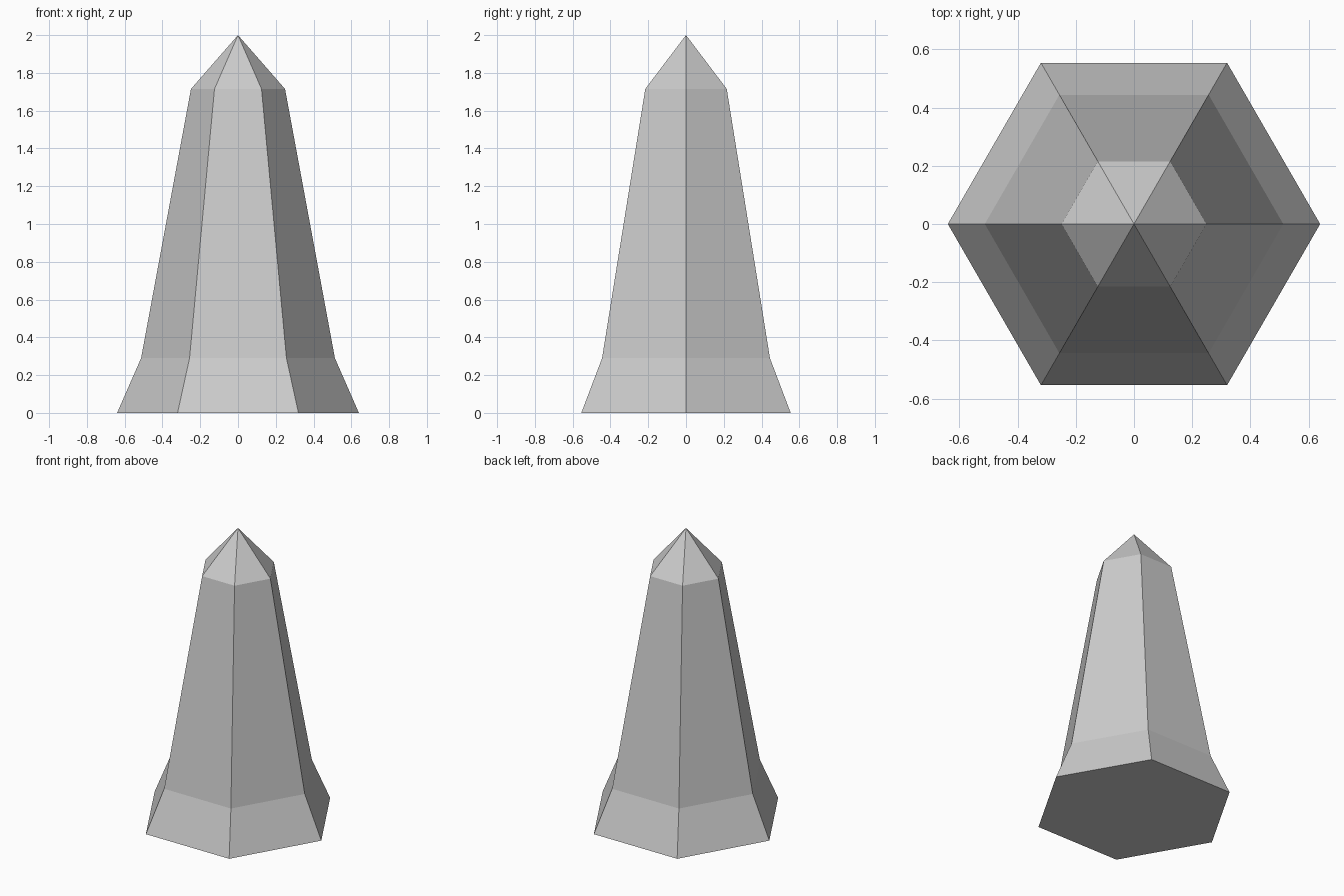
import bpy
import bmesh
from math import cos, sin, tau

cube = bpy.data.objects.get("Cube")
if cube:
    bpy.data.objects.remove(cube, do_unlink=True)

SIDES = 6
TIP_HEIGHT = 2.0
# (corner radius, height): flared foot, tapering shaft, shoulder of the point
PROFILE = [(0.64, 0.0), (0.513, 0.29), (0.249, 1.715)]

# Plain grey material
grey = bpy.data.materials.new("plain_grey")
grey.use_nodes = True
colour = (0.6, 0.6, 0.6, 1.0)
grey.diffuse_color = colour
grey.node_tree.nodes["Principled BSDF"].inputs["Base Color"].default_value = colour

# Six-sided pillar: rings bridged by quads, closed by a base and a pointed cap
bm = bmesh.new()
rings = [
    [bm.verts.new((r * cos(tau * i / SIDES), r * sin(tau * i / SIDES), z)) for i in range(SIDES)]
    for r, z in PROFILE
]
tip = bm.verts.new((0, 0, TIP_HEIGHT))
bm.faces.new(rings[0][::-1])
for i in range(SIDES):
    j = (i + 1) % SIDES
    for low, high in zip(rings, rings[1:]):
        bm.faces.new((low[i], low[j], high[j], high[i]))
    bm.faces.new((rings[-1][i], rings[-1][j], tip))
bmesh.ops.recalc_face_normals(bm, faces=bm.faces)

mesh = bpy.data.meshes.new("pointed_pillar")
bm.to_mesh(mesh)
bm.free()
mesh.materials.append(grey)
pillar = bpy.data.objects.new("pointed_pillar", mesh)
bpy.context.collection.objects.link(pillar)
